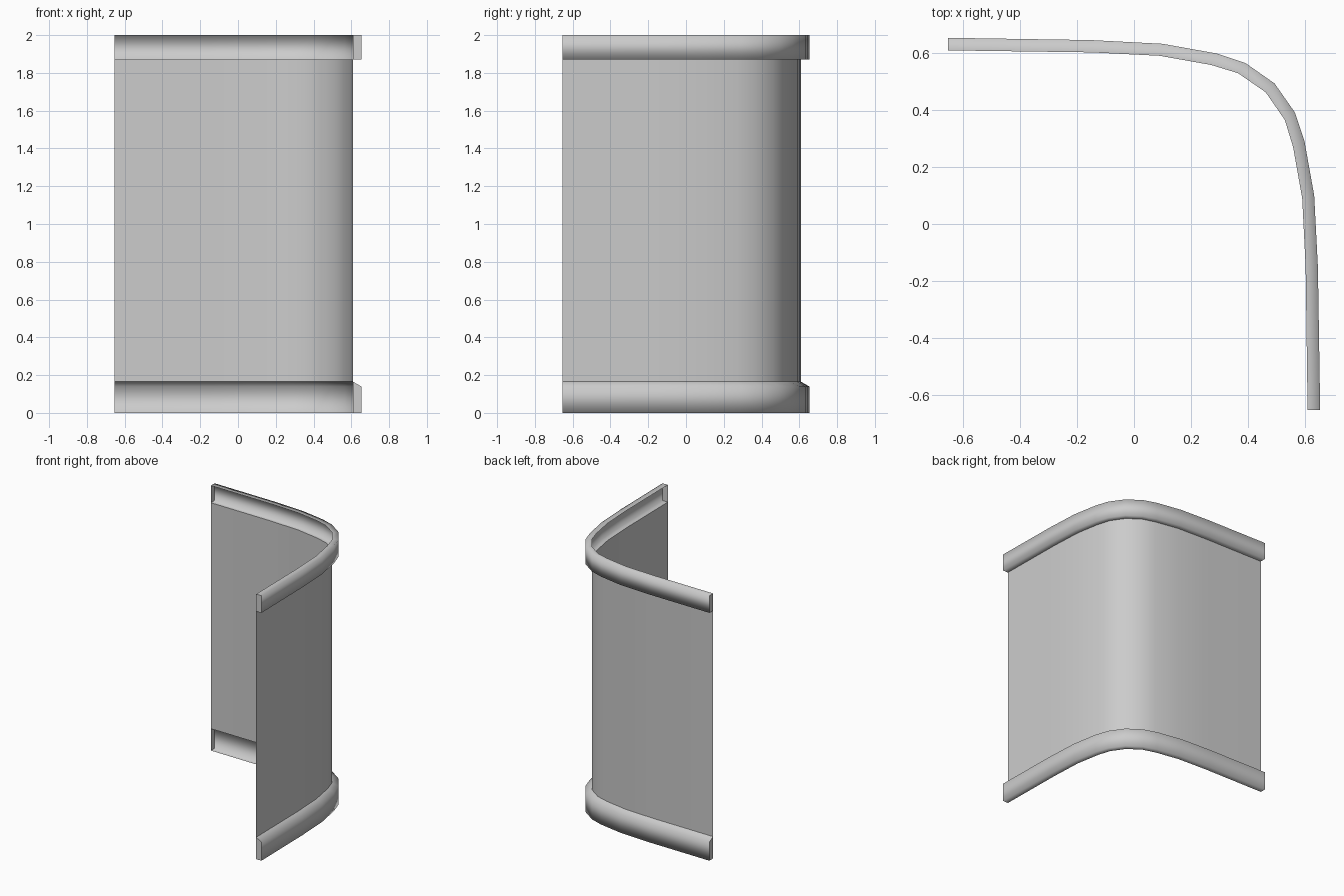
import bpy
import bmesh

cube = bpy.data.objects.get("Cube")
if cube:
    bpy.data.objects.remove(cube, do_unlink=True)

grey = bpy.data.materials.new("light_grey")
grey.use_nodes = True
grey.diffuse_color = (0.6, 0.6, 0.6, 1)
grey.node_tree.nodes["Principled BSDF"].inputs["Base Color"].default_value = (0.6, 0.6, 0.6, 1)


def mirrored(half):
    """Complete a bend by reflecting it across the diagonal."""
    return half + [(y, x) for x, y in reversed(half[:-1])]


# Outer and inner plan lines of the bend, up to the corner
outer = mirrored([(-0.653, 0.653), (-0.15, 0.645), (0.1, 0.632), (0.29, 0.598),
                  (0.39, 0.565), (0.493, 0.493)])
inner = mirrored([(-0.653, 0.609), (-0.15, 0.602), (0.09, 0.59), (0.27, 0.558),
                  (0.365, 0.529), (0.462, 0.462)])


def sweep(name, section, caps=False):
    """Run a section of (plan line, height) points along the bend."""
    bm = bmesh.new()
    rows = [[bm.verts.new((*line[i], z)) for line, z in section]
            for i in range(len(outer))]
    for a, b in zip(rows, rows[1:]):
        for j in range(len(section) - 1):
            bm.faces.new((a[j], a[j + 1], b[j + 1], b[j])).smooth = True
    if caps:
        # Flat end plates with their own corners, so their edges stay crisp
        for row in (rows[0][::-1], rows[-1]):
            bm.faces.new([bm.verts.new(v.co) for v in row])
    mesh = bpy.data.meshes.new(name)
    bm.to_mesh(mesh)
    bm.free()
    mesh.materials.append(grey)
    obj = bpy.data.objects.new(name, mesh)
    bpy.context.collection.objects.link(obj)


# Thin curved panel along the inner line
sweep("wall_panel", [(inner, 0.165), (inner, 1.87)])

# Rails are channels open towards the inside of the bend
sweep("top_rail", [(inner, 1.87), (outer, 1.87), (outer, 2), (inner, 2)], caps=True)
sweep("bottom_rail", [(inner, 0), (outer, 0), (outer, 0.14), (inner, 0.165)], caps=True)
